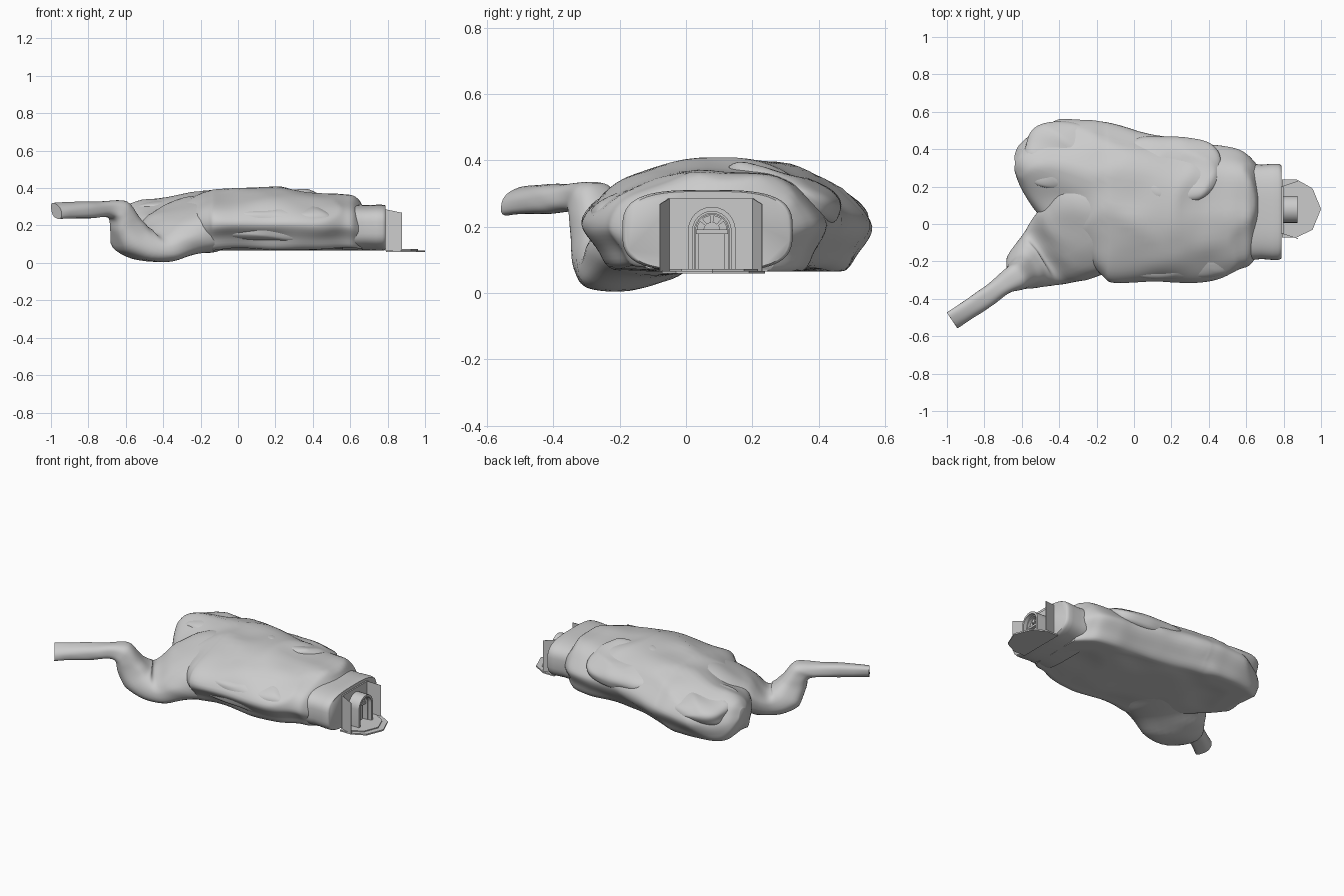
import bpy, bmesh, math
from mathutils import Vector, noise, Matrix

if "Cube" in bpy.data.objects:
    bpy.data.objects.remove(bpy.data.objects["Cube"])

FLOOR = 0.065


def finish(bm, name, smooth=True, angle=40):
    bmesh.ops.recalc_face_normals(bm, faces=bm.faces)
    me = bpy.data.meshes.new(name)
    bm.to_mesh(me)
    bm.free()
    ob = bpy.data.objects.new(name, me)
    bpy.context.collection.objects.link(ob)
    if smooth:
        bpy.ops.object.select_all(action='DESELECT')
        ob.select_set(True)
        bpy.context.view_layer.objects.active = ob
        bpy.ops.object.shade_smooth_by_angle(angle=math.radians(angle))
    return ob


def spline(rows, steps, closed=False):
    """Catmull-Rom interpolation through tuples of numbers."""
    out, n = [], len(rows)
    get = lambda i: rows[i % n] if closed else rows[max(0, min(n - 1, i))]
    for i in range(n if closed else n - 1):
        p = [get(i + k) for k in (-1, 0, 1, 2)]
        for s in range(steps):
            t = s / steps
            out.append([0.5 * (2 * b + (c - a) * t + (2 * a - 5 * b + 4 * c - d) * t * t
                               + (3 * b - a - 3 * c + d) * t ** 3) for a, b, c, d in zip(*p)])
    return out if closed else out + [list(rows[-1])]


def loft(rings):
    bm = bmesh.new()
    vs = [[bm.verts.new(p) for p in r] for r in rings]
    n = len(vs[0])
    for a, b in zip(vs, vs[1:]):
        for i in range(n):
            bm.faces.new((a[i], a[(i + 1) % n], b[(i + 1) % n], b[i]))
    bm.faces.new(vs[0])
    bm.faces.new(vs[-1])
    return bm


def roughen(bm, amp, freq, floor=FLOOR):
    bmesh.ops.recalc_face_normals(bm, faces=bm.faces)
    bm.normal_update()
    moves = []
    for v in bm.verts:
        q = Vector((v.co.x * 0.7, v.co.y, v.co.z * 1.3)) * freq
        d = 0.45 - 2 * abs(noise.noise(q)) + 0.3 * noise.noise(q * 2.3)
        moves.append(v.normal * d * amp)
    for v, m in zip(bm.verts, moves):
        v.co += m
        v.co.z = max(v.co.z, floor)


def oval(n, power):
    pts = []
    for i in range(n):
        c, s = math.cos(2 * math.pi * i / n), math.sin(2 * math.pi * i / n)
        pts.append((math.copysign(abs(c) ** (2 / power), c), math.copysign(abs(s) ** (2 / power), s)))
    return pts


def prism(name, pts, axis, lo, hi):
    """Extrude a flat outline: along x from (y, z) points or along z from (x, y) points."""
    place = (lambda p, h: (h, p[0], p[1])) if axis == 'x' else (lambda p, h: (p[0], p[1], h))
    return finish(loft([[place(p, lo) for p in pts], [place(p, hi) for p in pts]]), name, False)


# Rock body: x, y min, y max, bottom, top
stations = [(-.635, .27, .36, .15, .26), (-.60, .19, .43, .09, .30), (-.52, .07, .505, FLOOR, .325),
            (-.40, -.05, .55, FLOOR, .34), (-.25, -.18, .56, FLOOR, .37), (-.16, -.28, .545, FLOOR, .385),
            (-.10, -.31, .53, FLOOR, .395), (.10, -.30, .475, FLOOR, .410), (.30, -.31, .44, FLOOR, .395),
            (.45, -.29, .43, FLOOR, .38), (.56, -.25, .41, FLOOR, .37), (.62, -.23, .37, FLOOR, .355),
            (.67, -.17, .31, FLOOR, .30)]
outline = [(-.75, 0), (-.90, .2), (-1, .43), (-.86, .68), (-.5, .88), (0, 1), (.5, .95), (.82, .73),
           (1, .48), (.88, .2), (.72, 0), (.3, 0), (-.3, 0)]
shape = spline(outline, 5, True)
rings = []
for x, y0, y1, z0, z1 in spline(stations, 8):
    c, w = (y0 + y1) / 2, (y1 - y0) / 2
    rings.append([(x, c + u * w, z0 + max(0, v) * (z1 - z0)) for u, v in shape])
body = loft(rings)
roughen(body, .018, 3.6)
finish(body, "rock_body", angle=60)

# Overlapping rock slabs: centre, half sizes, tilt about x
slabs = {"top_slab": ((.18, .29, .305), (.28, .18, .06), -.35),
         "back_left_slab": ((-.36, .36, .24), (.23, .18, .08), -.15),
         "front_slab": ((.2, -.18, .215), (.34, .11, .09), .3)}
for name, (centre, size, tilt) in slabs.items():
    bm = bmesh.new()
    bmesh.ops.create_icosphere(bm, subdivisions=5, radius=1)
    for v in bm.verts:
        v.co = v.co / (sum(abs(k) ** 3 for k in v.co)) ** (1 / 3)
    bm.transform(Matrix.Translation(centre) @ Matrix.Rotation(tilt, 4, 'X') @ Matrix.Diagonal((*size, 1)))
    roughen(bm, .018, 5)
    finish(bm, name, angle=60)

# Side passage with a steep S bend: x, y, z, downward pitch, half width, half height, roll
passage = [(-.972, -.514, .277, 0, .051, .036, .35), (-.80, -.40, .285, 0, .051, .043, .15),
           (-.70, -.325, .292, .15, .055, .046, 0), (-.635, -.285, .275, .8, .07, .065, 0),
           (-.60, -.255, .20, 1.15, .09, .085, 0), (-.56, -.22, .125, .8, .13, .10, .05),
           (-.47, -.17, .09, -.1, .18, .08, .14), (-.35, -.09, .15, -.4, .235, .11, .15),
           (-.2, .01, .205, -.2, .27, .14, .1), (-.05, .08, .22, 0, .25, .14, 0)]
ahead, side = Vector((.83, .56, 0)), Vector((-.56, .83, 0))
rings = []
for x, y, z, q, w, h, roll in spline(passage, 6):
    up = ahead * math.sin(q) + Vector((0, 0, math.cos(q)))
    across = side + Vector((0, 0, roll))
    rings.append([Vector((x, y, z)) + across * u * w + up * v * h for u, v in oval(40, 2.6)])
bm = loft(rings)
roughen(bm, .007, 6, 0)
finish(bm, "side_passage", angle=50)

# Rounded mouth collar at the right end
rings = [[(x, .065 + u * .257 * k, .188 + v * .123 * k) for u, v in oval(56, 3.2)]
         for x, k in ((.56, 1), (.66, .99), (.68, .98), (.74, 1), (.77, 1), (.783, .985), (.789, .96))]
finish(loft(rings), "mouth_collar", angle=50)

# Facade wall with two splayed wing walls
prism("facade_wall", [(-.05, FLOOR), (.2, FLOOR), (.2, .285), (-.05, .285)], 'x', .785, .798)
for name, ya, yb in (("wing_wall_front", -.05, -.077), ("wing_wall_back", .2, .228)):
    t = .003 if yb > ya else -.003
    finish(loft([[(.795, ya, FLOOR), (.795, ya, .285), (.795, ya + t, .285), (.795, ya + t, FLOOR)],
                 [(.878, yb, FLOOR), (.878, yb, .268), (.878, yb + t, .268), (.878, yb + t, FLOOR)]]), name, False)

# Arched door surround, door leaf and fan window
DOOR_Y, SPRING = .078, .188


def arc(r, a0, a1, n=12):
    return [(DOOR_Y + r * math.cos(a0 + (a1 - a0) * i / n), SPRING + r * math.sin(a0 + (a1 - a0) * i / n))
            for i in range(n + 1)]


def arch(name, outer, inner, x0, x1):
    bm = bmesh.new()
    path = [[(DOOR_Y + r, FLOOR)] + arc(r, 0, math.pi) + [(DOOR_Y - r, FLOOR)] for r in (outer, inner)]
    rows = [[bm.verts.new((x, y, z)) for y, z in p] for p, x in
            ((path[0], x0), (path[0], x1), (path[1], x1), (path[1], x0))]
    for k in range(4):
        a, b = rows[k], rows[(k + 1) % 4]
        for i in range(len(a) - 1):
            bm.faces.new((a[i], a[i + 1], b[i + 1], b[i]))
    for e in (0, -1):
        bm.faces.new([r[e] for r in rows])
    finish(bm, name, angle=35)


arch("door_surround", .072, .058, .79, .875)
arch("door_inner_frame", .060, .052, .79, .85)
prism("door_recess", [(DOOR_Y + .05, FLOOR)] + arc(.05, 0, math.pi) + [(DOOR_Y - .05, FLOOR)], 'x', .79, .806)
prism("door_leaf", [(.038, FLOOR), (.118, FLOOR), (.118, .178), (.038, .178)], 'x', .80, .82)
prism("door_lintel", [(.03, .178), (.126, .178), (.126, .192), (.03, .192)], 'x', .80, .84)
for i in range(4):
    a0 = math.pi * (i + .12) / 4
    a1 = math.pi * (i + .88) / 4
    prism(f"fan_window_{i + 1}", arc(.046, a0, a1, 4) + arc(.024, a1, a0, 4), 'x', .80, .835)

# Two-layer doorstep
step = [(.79, .238), (.87, .238), (.955, .19), (1.0, .08), (.955, -.03), (.87, -.072), (.79, -.072)]
prism("doorstep_base", step, 'z', .058, .067)
prism("doorstep_top", [(.79 + (x - .79) * .82, .083 + (y - .083) * .86) for x, y in step], 'z', .066, .073)
